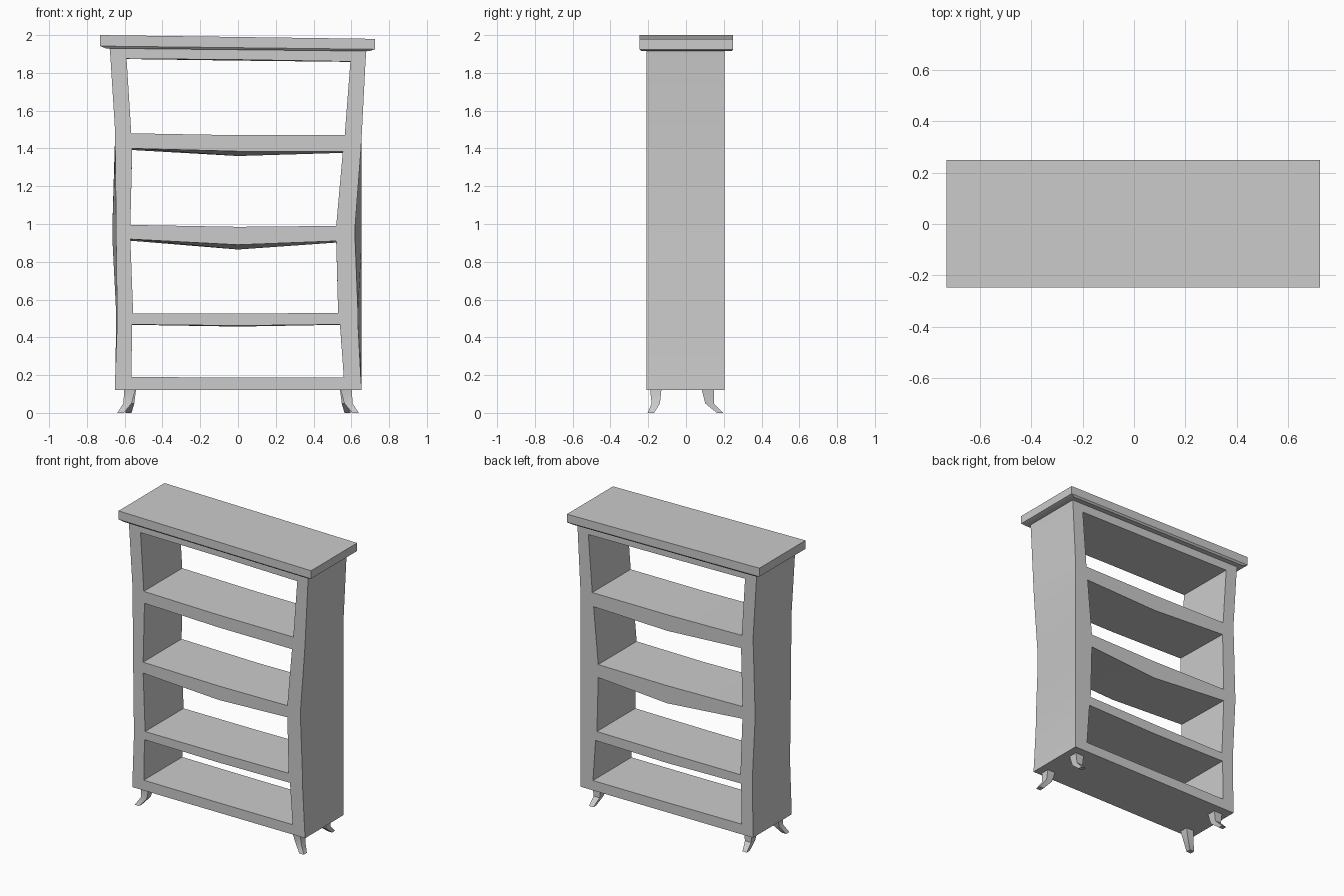
import bpy
import bmesh

cube = bpy.data.objects.get("Cube")
if cube:
    bpy.data.objects.remove(cube, do_unlink=True)

GREY = (0.6, 0.6, 0.6, 1.0)
grey = bpy.data.materials.new("plain_grey")
grey.diffuse_color = GREY
grey.use_nodes = True
grey.node_tree.nodes["Principled BSDF"].inputs["Base Color"].default_value = GREY


def finish(name, bm):
    """Turn a bmesh into a named, shaded object."""
    bmesh.ops.recalc_face_normals(bm, faces=bm.faces)
    mesh = bpy.data.meshes.new(name)
    bm.to_mesh(mesh)
    bm.free()
    mesh.materials.append(grey)
    obj = bpy.data.objects.new(name, mesh)
    bpy.context.collection.objects.link(obj)
    bpy.ops.object.select_all(action='DESELECT')
    obj.select_set(True)
    bpy.context.view_layer.objects.active = obj
    bpy.ops.object.shade_smooth_by_angle()
    return obj


def loft(name, rings):
    """Join four-sided rings into a closed solid."""
    bm = bmesh.new()
    loops = [[bm.verts.new(p) for p in ring] for ring in rings]
    for low, high in zip(loops, loops[1:]):
        for i in range(4):
            j = (i + 1) % 4
            bm.faces.new((low[i], low[j], high[j], high[i]))
    bm.faces.new(loops[0])
    bm.faces.new(loops[-1])
    return finish(name, bm)


# Warped carcass: posts and sagging shelves drawn as a grid, front and back
# Each row: outer left, inner left, heights left/middle/right, inner right, outer right
FRONT, BACK = -0.21, 0.205
ROWS = [
    (-.65, -.565, .12, .12, .12, .56, .655),
    (-.65, -.565, .19, .187, .187, .56, .65),
    (-.64, -.56, .468, .462, .468, .54, .635),
    (-.64, -.555, .525, .525, .53, .53, .635),
    (-.645, -.57, .92, .89, .91, .52, .62),
    (-.645, -.57, .995, .985, .99, .52, .62),
    (-.65, -.56, 1.40, 1.385, 1.385, .555, .65),
    (-.65, -.565, 1.48, 1.47, 1.47, .565, .655),
    (-.675, -.59, 1.875, 1.87, 1.86, .595, .675),
    (-.68, -.592, 1.935, 1.93, 1.925, .597, .68),
]
# How far the back of each row bows outwards, left and right
BOW = [(0, 0), (0, .005), (.005, .02), (.005, .02), (.02, .035),
       (.02, .035), (.003, .005), (0, 0), (0, 0), (0, 0)]
# How much lower the back of each row hangs in the middle
SAG = {2: .005, 4: .025, 6: .025, 8: .005}

bm = bmesh.new()
sides = []
for y in (FRONT, BACK):
    grid = []
    for k, (ol, il, zl, zm, zr, ir, orr) in enumerate(ROWS):
        bow_l, bow_r, sag = 0, 0, 0
        if y == BACK:
            (bow_l, bow_r), sag = BOW[k], SAG.get(k, 0)
        points = [(ol - bow_l, zl), (il, zl - sag / 3), (0, zm - sag),
                  (ir, zr - sag / 3), (orr + bow_r, zr)]
        grid.append([bm.verts.new((x, y, z)) for x, z in points])
    sides.append(grid)

mate = {f: b for fr, br in zip(*sides) for f, b in zip(fr, br)}
front_faces = []
for k in range(len(ROWS) - 1):
    for c in range(4):
        if c in (0, 3) or k % 2 == 0:
            corners = [sides[0][k][c], sides[0][k][c + 1],
                       sides[0][k + 1][c + 1], sides[0][k + 1][c]]
            front_faces.append(bm.faces.new(corners))
rim = [e for e in bm.edges if len(e.link_faces) == 1]
for face in front_faces:
    bm.faces.new([mate[v] for v in face.verts])
for edge in rim:
    a, b = edge.verts
    bm.faces.new((a, b, mate[b], mate[a]))
finish("bookcase_frame", bm)


# Tilted top board with a small chamfer below
def board_ring(left, right, inset, zl, zr):
    f, b = -0.247 + inset / 3, 0.25 - inset / 3
    return [(left + inset, f, zl), (right - inset, f, zr),
            (right - inset, b, zr), (left + inset, b, zl)]


loft("top_board", [board_ring(-.73, .725, .03, 1.93, 1.915),
                   board_ring(-.73, .725, 0, 1.942, 1.925),
                   board_ring(-.73, .725, 0, 2.0, 1.98)])


# Splayed, tapering feet
def leg_ring(x, y, z, half):
    return [(x - half, y - half, z), (x + half, y - half, z),
            (x + half, y + half, z), (x - half, y + half, z)]


for side, sx in (("left", 1), ("right", -1)):
    loft("front_leg_" + side, [
        leg_ring(sx * .622, -.186, 0, .017),
        leg_ring(sx * .585, -.16, .05, .022),
        leg_ring(sx * .572, -.16, .125, .03)])
    loft("back_leg_" + side, [
        leg_ring(sx * .58, .18, 0, .016),
        leg_ring(sx * .572, .125, .05, .023),
        leg_ring(sx * .572, .115, .125, .032)])
